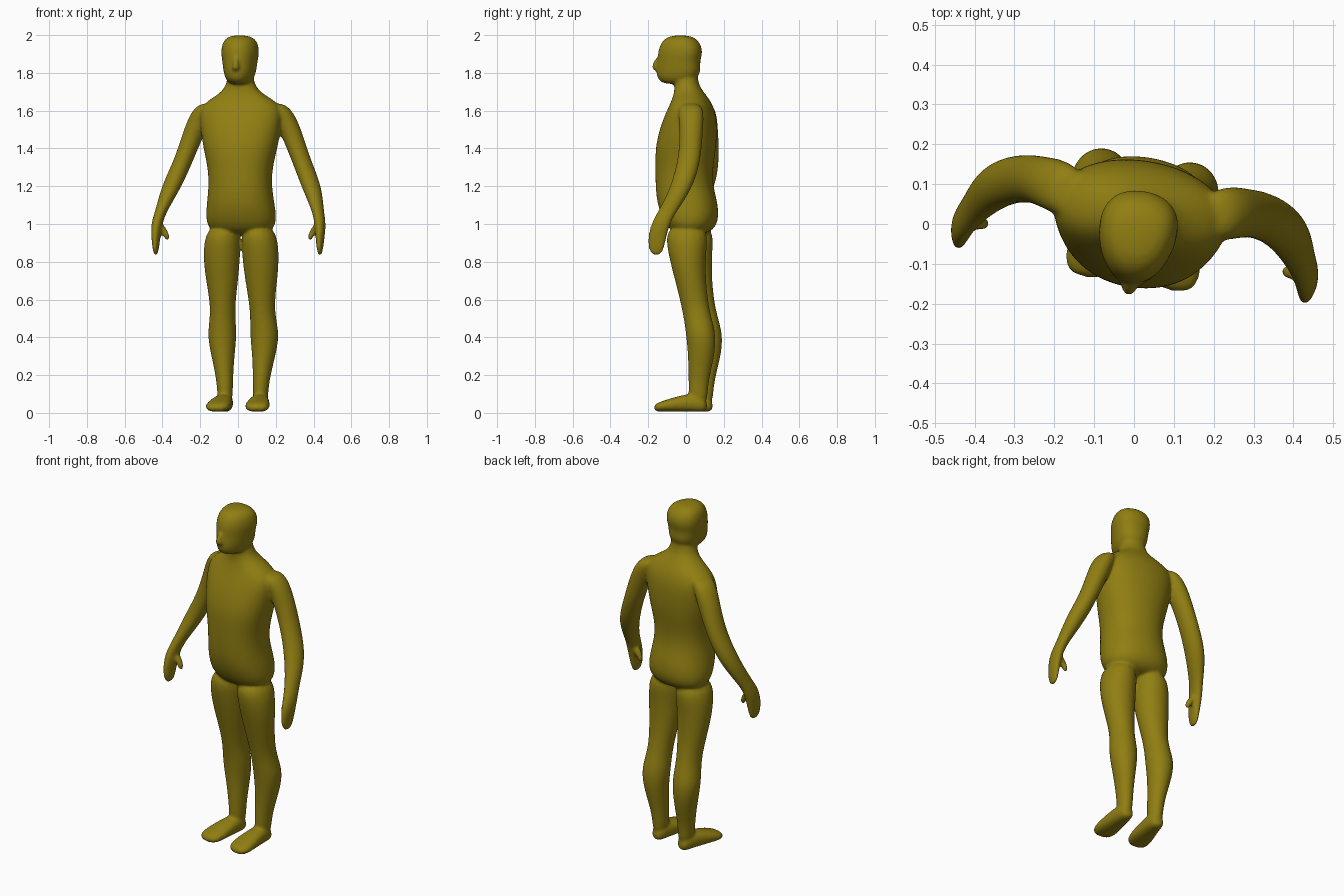
import bpy, bmesh
from math import cos, sin, pi, radians, copysign

cube = bpy.data.objects.get("Cube")
if cube:
    bpy.data.objects.remove(cube, do_unlink=True)

SIDES = 16
GROW = 1.025  # makes up for subdivision shrinkage
bm = bmesh.new()


def rounded(value, power):
    """Bend a sine or cosine so that the outline becomes boxier."""
    return copysign(abs(value) ** power, value)


def loft(rings, axis="z", side=1, power=1, taper=0):
    """Skin rings of (position, centre a, centre b, radius a, radius b)."""
    previous = None
    for position, centre_a, centre_b, radius_a, radius_b in rings:
        loop = []
        for step in range(SIDES):
            angle = 2 * pi * step / SIDES
            across = rounded(cos(angle), power)
            along = rounded(sin(angle), power)
            a = side * (centre_a + radius_a * GROW * across * (1 + taper * along))
            b = centre_b + radius_b * GROW * along
            place = (a, b, position) if axis == "z" else (a, position, b)
            loop.append(bm.verts.new(place))
        if previous is None:
            bm.faces.new(reversed(loop))
        else:
            for step in range(SIDES):
                after = (step + 1) % SIDES
                bm.faces.new((previous[step], previous[after], loop[after], loop[step]))
        previous = loop
    bm.faces.new(previous)


def centred(rings):
    """Place rings of (height, depth, half width, half depth) on the middle line."""
    return [(height, 0, *rest) for height, *rest in rings]


def flat_soled(rings):
    """Rest rings of (depth, sideways, half width, half height) on the ground."""
    return [(depth, x, half_height + .006, half_width, half_height)
            for depth, x, half_width, half_height in rings]


def build_torso_and_neck():
    loft(centred([
        (.94, .03, .14, .08), (1, .03, .19, .14), (1.1, .01, .18, .16),
        (1.2, -.01, .165, .15), (1.3, -.01, .17, .15), (1.42, 0, .2, .16),
        (1.55, .02, .22, .14), (1.63, .03, .22, .11), (1.69, .02, .11, .08),
        (1.74, 0, .07, .06), (1.85, 0, .06, .06),
    ]), power=.9)


def build_head():
    # Wider at the back than at the face
    loft(centred([
        (1.74, -.05, .04, .06), (1.76, -.05, .07, .1), (1.81, -.04, .085, .12),
        (1.86, -.04, .09, .11), (1.91, -.03, .1, .12), (1.97, -.03, .09, .1),
        (2, -.03, .05, .05),
    ]), power=.9, taper=.17)


def build_nose():
    loft(centred([
        (1.81, -.15, .02, .02), (1.83, -.16, .02, .03), (1.89, -.14, .01, .02),
    ]))


def build_arm(side):
    loft([
        (.83, .44, -.09, .01, .03), (.9, .44, -.09, .02, .05),
        (1, .44, -.07, .03, .05), (1.07, .42, -.03, .03, .05),
        (1.2, .375, .04, .055, .06), (1.35, .31, .07, .05, .06),
        (1.5, .255, .07, .06, .06), (1.6, .21, .06, .06, .07),
        (1.64, .18, .05, .04, .05),
    ], side=side)


def build_thumb(side):
    loft([
        (.91, .38, -.06, .01, .01), (.95, .39, -.06, .02, .02),
        (1.01, .43, -.06, .02, .02),
    ], side=side)


def build_leg(side):
    loft([
        (.03, .095, .08, .04, .05), (.15, .095, .08, .04, .05),
        (.3, .11, .1, .06, .07), (.42, .115, .1, .08, .08),
        (.54, .105, .07, .06, .07), (.7, .105, .04, .085, .08),
        (.85, .105, .02, .1, .1), (1, .09, .02, .09, .12),
    ], side=side)


def build_foot(side):
    # From toe to heel
    loft(flat_soled([
        (-.155, .11, .05, .02), (-.1, .105, .07, .03), (0, .1, .055, .045),
        (.08, .095, .045, .05), (.13, .095, .03, .03),
    ]), axis="y", side=side, power=.85)


build_torso_and_neck()
build_head()
build_nose()
for side in (-1, 1):
    build_arm(side)
    build_thumb(side)
    build_leg(side)
    build_foot(side)

bmesh.ops.recalc_face_normals(bm, faces=bm.faces[:])
mesh = bpy.data.meshes.new("body")
bm.to_mesh(mesh)
bm.free()
body = bpy.data.objects.new("body", mesh)
bpy.context.collection.objects.link(body)
mesh.shade_smooth()

# Fuse the parts into one smooth skin
subdivide = body.modifiers.new("round_parts", "SUBSURF")
subdivide.levels = subdivide.render_levels = 3
fuse = body.modifiers.new("fuse_parts", "REMESH")
fuse.mode = "VOXEL"
fuse.voxel_size = .008
fuse.use_smooth_shade = True
relax = body.modifiers.new("soften_joins", "SMOOTH")
relax.factor = .5
relax.iterations = 8

# Stance, turned slightly to its right
body.rotation_euler.z = radians(-9)
body.location.x = .013

# Skin colour
olive = (.28, .21, .006, 1)
skin = bpy.data.materials.new("olive_skin")
skin.use_nodes = True
skin.diffuse_color = olive
skin.node_tree.nodes["Principled BSDF"].inputs["Base Color"].default_value = olive
mesh.materials.append(skin)
